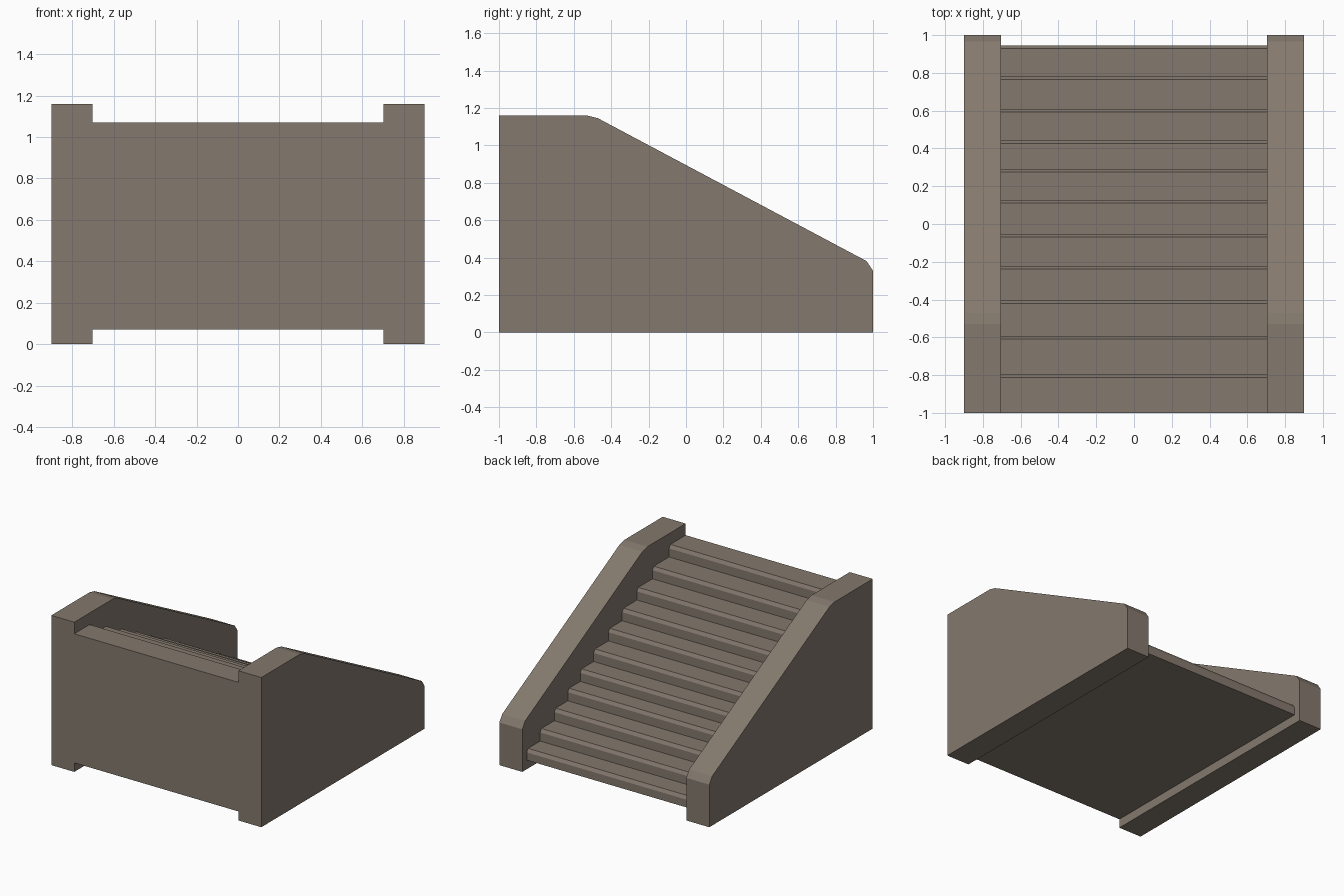
import bpy
import bmesh

if "Cube" in bpy.data.objects:
    bpy.data.objects.remove(bpy.data.objects["Cube"])

stone = bpy.data.materials.new("stone")
stone.diffuse_color = (0.23, 0.19, 0.155, 1)
stone.use_nodes = True
stone.node_tree.nodes["Principled BSDF"].inputs["Base Color"].default_value = stone.diffuse_color


def extrude_profile(name, profile, x0, x1):
    """Solid made by sweeping a (y, z) outline from x0 to x1."""
    bm = bmesh.new()
    face = bm.faces.new([bm.verts.new((x0, y, z)) for y, z in profile])
    swept = bmesh.ops.extrude_face_region(bm, geom=[face])["geom"]
    verts = [v for v in swept if isinstance(v, bmesh.types.BMVert)]
    bmesh.ops.translate(bm, vec=(x1 - x0, 0, 0), verts=verts)
    bmesh.ops.recalc_face_normals(bm, faces=bm.faces)
    mesh = bpy.data.meshes.new(name)
    bm.to_mesh(mesh)
    bm.free()
    mesh.materials.append(stone)
    obj = bpy.data.objects.new(name, mesh)
    bpy.context.collection.objects.link(obj)
    return obj


# Sloping side walls with softened corners
wall = [(-1, 0), (1, 0), (1, 0.33), (0.965, 0.382),
        (-0.47, 1.145), (-0.53, 1.16), (-1, 1.16)]
extrude_profile("left_wall", wall, -0.9, -0.703)
extrude_profile("right_wall", wall, 0.703, 0.9)

# Slightly uneven steps with chamfered noses, raised above the ground
noses = [0.945, 0.781, 0.608, 0.443, 0.29, 0.126,
         -0.054, -0.223, -0.404, -0.594, -0.797]
base, first, top = 0.07, 0.155, 1.07
rise = (top - first) / (len(noses) - 1)
stairs = [(-1, base), (noses[0], base)]
for i, y in enumerate(noses):
    z = first + i * rise
    if i:
        stairs.append((y, z - rise))
    stairs += [(y, z - 0.025), (y - 0.016, z)]
stairs.append((-1, top))
extrude_profile("stairs", stairs, -0.703, 0.703)
